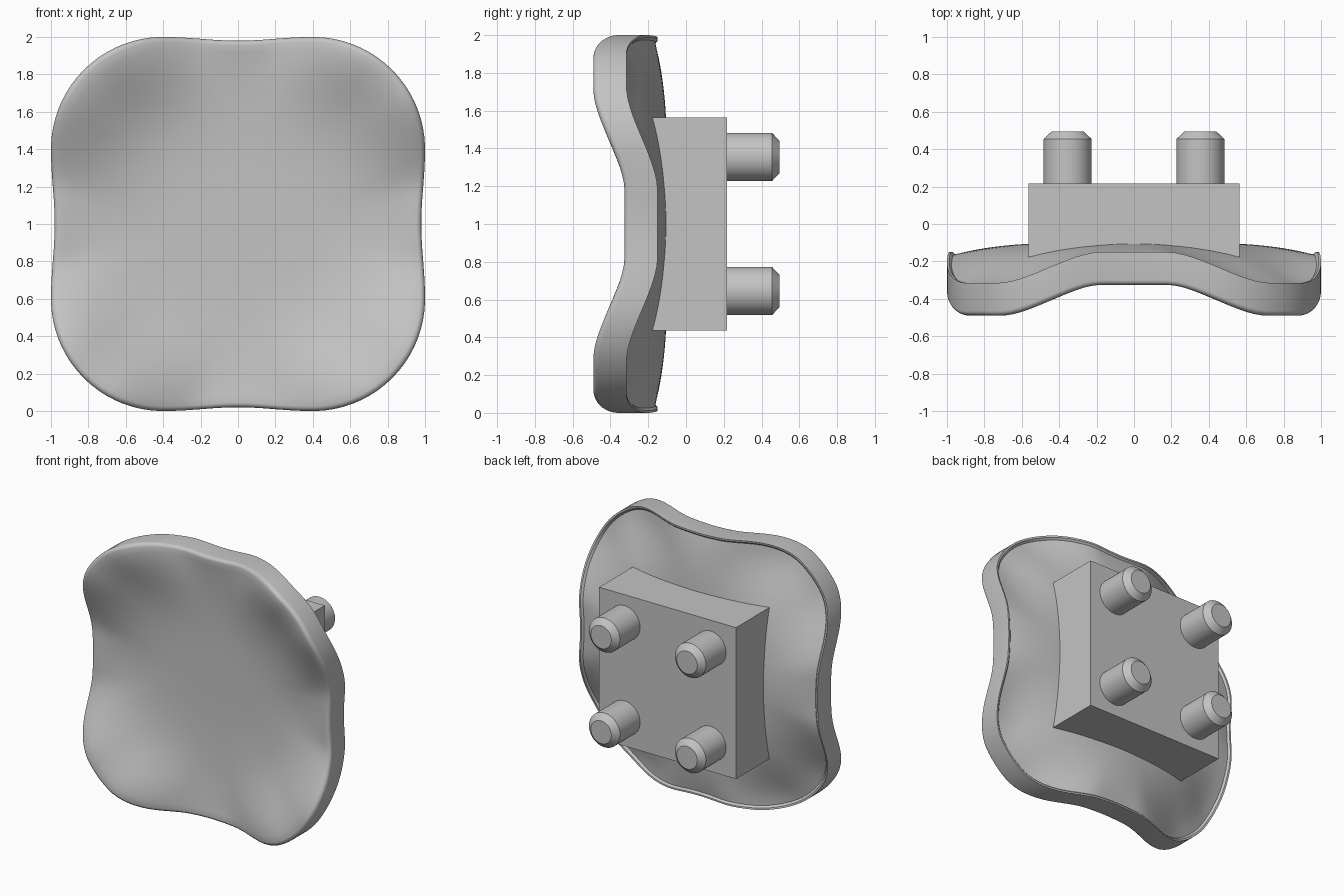
import bpy, bmesh, math
from mathutils import Matrix

cube = bpy.data.objects.get("Cube")
if cube:
    bpy.data.objects.remove(cube, do_unlink=True)

grey = bpy.data.materials.new("plain grey")
grey.use_nodes = True
colour = (0.55, 0.55, 0.55, 1)
grey.diffuse_color = colour
grey.node_tree.nodes["Principled BSDF"].inputs["Base Color"].default_value = colour


def finish(name, bm, smooth=True):
    bmesh.ops.recalc_face_normals(bm, faces=bm.faces[:])
    mesh = bpy.data.meshes.new(name)
    bm.to_mesh(mesh)
    bm.free()
    mesh.materials.append(grey)
    obj = bpy.data.objects.new(name, mesh)
    bpy.context.collection.objects.link(obj)
    if smooth:
        bpy.ops.object.select_all(action='DESELECT')
        obj.select_set(True)
        bpy.context.view_layer.objects.active = obj
        bpy.ops.object.shade_smooth_by_angle(angle=math.radians(35))


def fold(a):
    """Angle folded into the first eighth of the outline."""
    a %= math.pi / 2
    return min(a, math.pi / 2 - a)


def outline(a):
    """Radius of a rounded square with slightly pinched sides."""
    a = fold(a)
    if math.tan(a) < 0.4:
        x = 1 - 0.01 * (1 + math.cos(math.pi * math.tan(a) / 0.4))
        return x / math.cos(a)
    d = 0.4 * (math.cos(a) + math.sin(a))
    return d + math.sqrt(d * d - 2 * 0.4 ** 2 + 0.6 ** 2)


def corner(u, a):
    """0 at the middle of a side, 1 at a corner, softer towards the centre."""
    t = max(0, min(1, (math.degrees(fold(a)) - 10) / 29))
    sharp = t * t * (3 - 2 * t)
    soft = math.sin(2 * a) ** 2
    return soft + (sharp - soft) * u ** 3


def wave(u, a):
    """How far the corners sweep forwards."""
    return 0.165 * corner(u, a) * math.sin(math.pi / 2 * u ** 2.4) ** 2


def front(u, a):
    return -0.27 - 0.055 * u ** 3 - wave(u, a)


def back(u, a):
    return -0.098 - 0.065 * u ** 4 - wave(u, a)


# Wavy dish: front rings, tight rounded rim, side band, raised lip, back rings
SEG, RINGS, ROUND, LIP = 144, 24, 0.025, 0.013
rings = []
for i in range(1, RINGS + 1):
    v = i / RINGS
    rings.append(((1 - ROUND) * v, lambda a, v=v: front(v, a)))
for i in range(1, 6):
    b = i / 5 * math.pi / 2
    rings.append((1 - ROUND + ROUND * math.sin(b),
                  lambda a, b=b: front(1, a) + ROUND * (1 - math.cos(b))))
for u in (1, 0.988):
    rings.append((u, lambda a: back(1, a) + LIP))
for i in range(RINGS, 0, -1):
    v = i / RINGS
    rings.append((0.975 * v, lambda a, v=v: back(v, a)))

bm = bmesh.new()
loops = []
for u, y in rings:
    loop = []
    for k in range(SEG):
        a = 2 * math.pi * k / SEG
        r = u * outline(a)
        loop.append(bm.verts.new((r * math.cos(a), y(a), 1 + r * math.sin(a))))
    loops.append(loop)
for p, q in zip(loops, loops[1:]):
    for k in range(SEG):
        n = (k + 1) % SEG
        bm.faces.new((p[k], p[n], q[n], q[k]))
for loop, surface in ((loops[0], front), (loops[-1], back)):
    mid = bm.verts.new((0, surface(0, 0), 1))
    for k in range(SEG):
        bm.faces.new((mid, loop[k], loop[(k + 1) % SEG]))
finish("dish", bm)

# Square mounting block, sunk into the back of the dish
bm = bmesh.new()
bmesh.ops.create_cube(bm, size=1, matrix=Matrix.Translation((0, 0.007, 1))
                      @ Matrix.Diagonal((1.13, 0.42, 1.13, 1)))
finish("mounting_block", bm, smooth=False)

# Four pegs with chamfered ends
PROFILE = ((0.128, 0.19), (0.128, 0.455), (0.085, 0.495))
for side, x in (("right", -0.355), ("left", 0.355)):
    for level, z in (("lower", 0.645), ("upper", 1.355)):
        bm = bmesh.new()
        loops = []
        for r, y in PROFILE:
            loops.append([bm.verts.new((x + r * math.cos(2 * math.pi * k / 48), y,
                                        z + r * math.sin(2 * math.pi * k / 48)))
                          for k in range(48)])
        for p, q in zip(loops, loops[1:]):
            for k in range(48):
                n = (k + 1) % 48
                bm.faces.new((p[k], p[n], q[n], q[k]))
        bm.faces.new(loops[0])
        bm.faces.new(loops[-1])
        finish(f"{level}_{side}_peg", bm)
